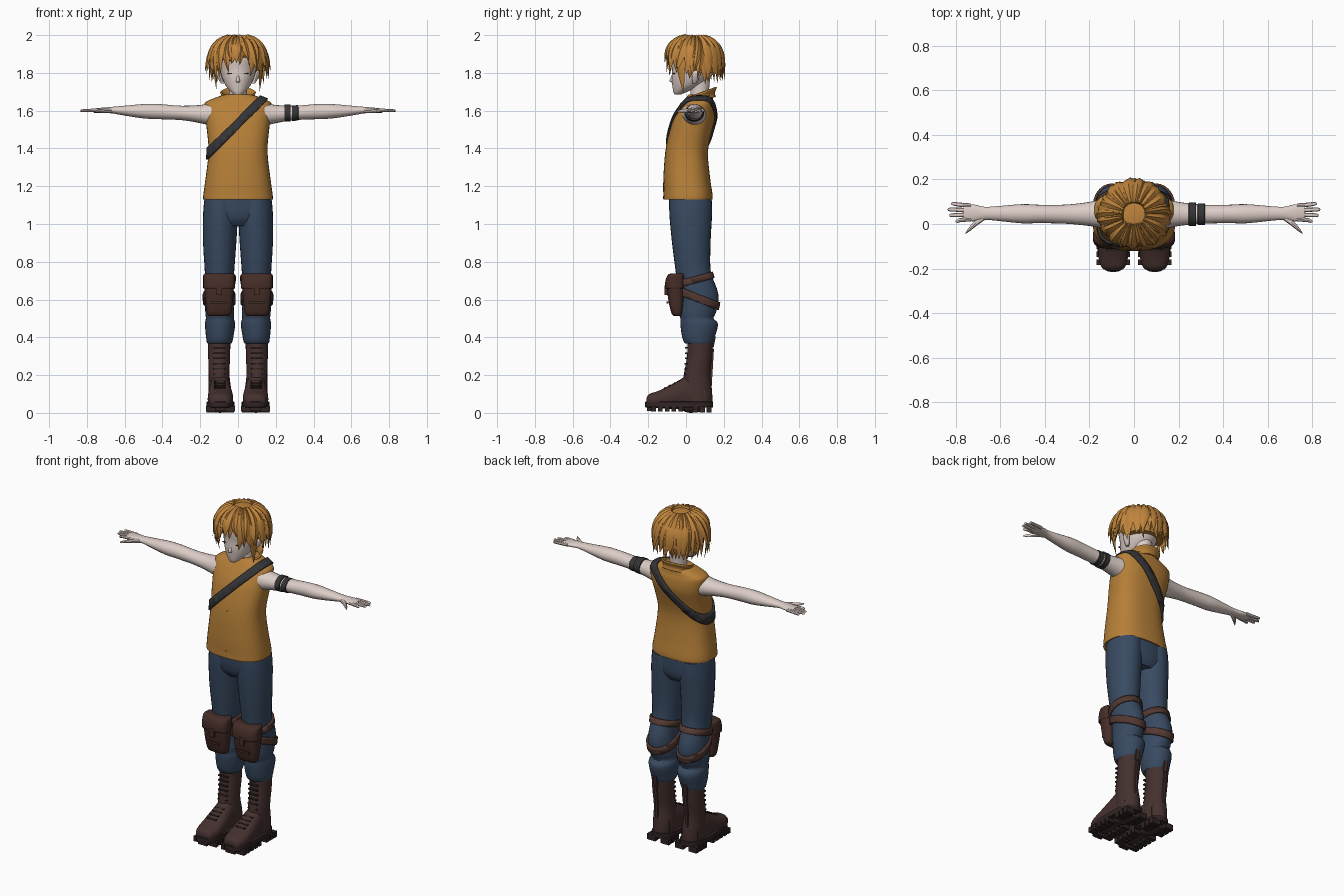
import bpy, bmesh, math, random
from mathutils import Vector, Matrix

random.seed(4)
cube = bpy.data.objects.get("Cube")
if cube:
    bpy.data.objects.remove(cube)


def material(name, *rgb):
    m = bpy.data.materials.new(name)
    m.use_nodes = True
    m.diffuse_color = (*rgb, 1)
    bsdf = m.node_tree.nodes["Principled BSDF"]
    bsdf.inputs["Base Color"].default_value = (*rgb, 1)
    bsdf.inputs["Roughness"].default_value = 0.8
    return m


SKIN = material("pale skin", .72, .61, .57)
HAIR = material("golden hair", .52, .23, .045)
SHIRT = material("ochre cloth", .47, .215, .04)
DENIM = material("blue denim", .04, .068, .12)
LEATHER = material("brown boot leather", .058, .03, .028)
POUCH = material("pouch leather", .06, .026, .02)
BELT = material("leg strap leather", .085, .04, .03)
WEBBING = material("dark webbing", .035, .035, .038)
SOLE = material("dark rubber", .03, .018, .017)


def finish(name, bm, mat, mirror=False, angle=0.75):
    """Turn a bmesh into a shaded object, optionally mirrored across x."""
    me = bpy.data.meshes.new(name)
    bm.to_mesh(me)
    bm.free()
    me.materials.append(mat)
    me.shade_smooth()
    me.set_sharp_from_angle(angle=angle)
    ob = bpy.data.objects.new(name, me)
    bpy.context.scene.collection.objects.link(ob)
    if mirror:
        ob.modifiers.new("mirror", 'MIRROR').use_mirror_merge = False
    return ob


def spline(rings, steps):
    """Catmull-Rom interpolation between cross-sections."""
    out = []
    for i in range(len(rings) - 1):
        a, b, c, d = (rings[max(0, min(len(rings) - 1, i + k))] for k in (-1, 0, 1, 2))
        for s in range(steps):
            t = s / steps
            out.append([q + t * ((r - p) + t * (2*p - 5*q + 4*r - w + t * (3*(q - r) + w - p))) / 2
                        for p, q, r, w in zip(a, b, c, d)])
    return out + [list(rings[-1])]


def skin_rings(bm, rows, caps=True):
    rows = [[bm.verts.new(p) for p in row] for row in rows]
    n = len(rows[0])
    for lo, hi in zip(rows, rows[1:]):
        for k in range(n):
            bm.faces.new((lo[k], lo[(k+1) % n], hi[(k+1) % n], hi[k]))
    if caps:
        bm.faces.new(rows[0])
        bm.faces.new(rows[-1])


def loft_mesh(axis, rings, n=28, power=2.0, steps=3, caps=True, tilt=0, bm=None):
    """Rings are (position along axis, centre u, centre v, radius u, radius v)."""
    bm = bm or bmesh.new()
    rows = []
    for t, cu, cv, ru, rv in spline(rings, steps):
        row = []
        for k in range(n):
            a = math.tau * k / n
            c, s = math.cos(a), math.sin(a)
            u = cu + ru * math.copysign(abs(c) ** (2 / power), c)
            v = cv + rv * math.copysign(abs(s) ** (2 / power), s)
            row.append({'x': (t, u, v), 'y': (u, t, v), 'z': (u, v, t + tilt * s)}[axis])
        rows.append(row)
    skin_rings(bm, rows, caps)
    bmesh.ops.recalc_face_normals(bm, faces=bm.faces)
    return bm


def loft(name, axis, rings, mat, mirror=False, **kw):
    return finish(name, loft_mesh(axis, rings, **kw), mat, mirror)


def band(name, bm, point, normal, half, mat, mirror=False):
    """Cut a strip out of a surface and thicken it into a strap."""
    nrm = Vector(normal).normalized()
    for sign in (1, -1):
        geom = bm.verts[:] + bm.edges[:] + bm.faces[:]
        bmesh.ops.bisect_plane(bm, geom=geom, plane_co=Vector(point) + nrm * half * sign,
                               plane_no=nrm * sign, clear_outer=True)
    ob = finish(name, bm, mat, mirror)
    mod = ob.modifiers.new("thickness", 'SOLIDIFY')
    mod.thickness, mod.offset = 0.012, 0.8
    return ob


def boxes(name, items, mat, mirror=True):
    """Items are (centre, size, tilt about x)."""
    bm = bmesh.new()
    for centre, size, turn in items:
        m = Matrix.Translation(centre) @ Matrix.Rotation(turn, 4, 'X') @ Matrix.Diagonal((*size, 1))
        bmesh.ops.create_cube(bm, size=1, matrix=m)
    return finish(name, bm, mat, mirror)


# Sleeveless top, collar and cross-body strap
TORSO = [(1.135, 0, .01, .172, .115), (1.13, 0, .01, .184, .13), (1.16, 0, .01, .183, .13),
         (1.24, 0, .004, .172, .124), (1.38, 0, .003, .156, .113), (1.48, 0, .022, .163, .112),
         (1.56, 0, .045, .172, .11), (1.62, 0, .06, .178, .092), (1.645, 0, .065, .172, .08),
         (1.665, 0, .07, .13, .072), (1.685, 0, .075, .075, .062)]
loft("sleeveless_top", 'z', TORSO, SHIRT, n=40, power=2.5)
band("cross_body_strap", loft_mesh('z', TORSO, n=40, power=2.5), (0, 0, 1.53), (-1, 0, 1), .021, WEBBING)
collar = loft("collar", 'z', [(1.645, 0, .07, .085, .08), (1.67, 0, .075, .077, .07), (1.7, 0, .085, .088, .072)],
              SHIRT, caps=False, tilt=.026)
collar.modifiers.new("thickness", 'SOLIDIFY').thickness = 0.008
boxes("front_seam", [((0, -.117 + .004 * k, 1.2 + .06 * k), (.005, .006, .06), -.07) for k in range(4)], SHIRT, False)

# Arms, hands and arm bands
ARM = [(.14, .045, 1.58, .066, .062), (.2, .045, 1.582, .054, .048), (.3, .044, 1.588, .043, .038),
       (.42, .045, 1.595, .041, .04), (.5, .046, 1.597, .043, .038), (.6, .047, 1.6, .034, .026),
       (.67, .048, 1.603, .029, .017), (.72, .05, 1.602, .038, .014), (.765, .052, 1.6, .036, .011)]
loft("arm", 'x', ARM, SKIN, True, n=20)
bm = bmesh.new()
for k, tip in enumerate((.8, .828, .835, .82)):
    y = .022 + .02 * k
    fan = (k - 1.5) * .006
    loft_mesh('x', [(.73, y, 1.602, .01, .01), (.78, y + fan / 2, 1.601, .0095, .009),
                    (tip - .008, y + fan, 1.6, .008, .007), (tip, y + fan, 1.6, .003, .003)], n=8, bm=bm)
loft_mesh('x', [(.665, .035, 1.6, .014, .012), (.7, .012, 1.6, .016, .012), (.735, -.02, 1.598, .011, .009),
                (.755, -.042, 1.597, .003, .004)], n=8, bm=bm)
finish("fingers", bm, SKIN, True)
for k, x in enumerate((.262, .302)):
    r = .052 - .004 * k
    loft("arm_band_%d" % (k + 1), 'x', [(x - .017, .044, 1.587, r - .003, r - .01), (x - .015, .044, 1.587, r, r - .007),
         (x + .015, .044, 1.588, r, r - .007), (x + .017, .044, 1.588, r - .003, r - .01)], WEBBING, steps=1)

# Head, neck and face
loft("neck", 'z', [(1.61, 0, .07, .06, .055), (1.68, 0, .072, .047, .048), (1.79, 0, .075, .05, .055)], SKIN)
loft("head", 'z', [(1.685, 0, -.045, .018, .016), (1.7, 0, -.03, .038, .037), (1.73, 0, .0, .064, .072),
                   (1.77, 0, .024, .083, .1), (1.82, 0, .042, .097, .116), (1.89, 0, .048, .108, .128),
                   (1.95, 0, .048, .085, .1), (1.975, 0, .048, .04, .05)], SKIN)
loft("nose", 'z', [(1.748, 0, -.066, .008, .007), (1.757, 0, -.074, .011, .014), (1.78, 0, -.07, .007, .009),
                   (1.805, 0, -.066, .004, .004)], SKIN, n=10)
loft("ear", 'z', [(1.745, .083, .045, .008, .01), (1.77, .094, .05, .012, .018), (1.8, .102, .056, .012, .024),
                  (1.815, .102, .058, .005, .012)], SKIN, True, n=12)
boxes("eyelash", [((.04, -.063, 1.797), (.032, .009, .004), 0)], SOLE)
boxes("mouth", [((0, -.064, 1.725), (.022, .008, .002), 0)], POUCH, False)

# Hair: a close cap with layered tapering locks radiating from the crown
loft("hair_cap", 'z', [(1.8, 0, .09, .112, .085), (1.85, 0, .07, .128, .112), (1.9, 0, .045, .135, .137),
                       (1.95, 0, .042, .115, .118), (1.98, 0, .042, .065, .07), (1.988, 0, .042, .02, .02)], HAIR)


def lock(bm, phi, end, flare, width, size, sway):
    rows, steps = [], 10
    for i in range(1, steps + 1):
        u = i / steps
        drop = (1.99 - end) * u ** 1.6
        s = min(drop / .16, 1)
        r = (1 - (1 - s) ** 2.4) ** (1 / 2.4) + flare * max(0, u - .55) ** 1.5
        a = phi + sway * u * u
        c, d = math.cos(a), math.sin(a)
        p = Vector((.15 * size * r * c, .042 + .152 * size * r * d, 1.986 - drop + (size - .97) * .15))
        out = Vector((c * r, d * r, (1 - s) * .95)).normalized()
        side = Vector((-d, c, 0))
        taper = 1 - max(0, (u - .5) / .5) ** 1.6 * .97
        w = width * min(1, r * 1.1) * taper
        rows.append([p - side * w, p + out * .014 * taper, p + side * w, p - out * .008 * taper])
    skin_rings(bm, rows)


bm = bmesh.new()
for layer, (count, size) in enumerate(((22, .95), (26, 1.0), (20, 1.03))):
    for k in range(count):
        phi = math.tau * (k + layer / 3) / count
        front = abs((phi + math.pi / 2 + math.pi) % math.tau - math.pi)   # angle away from the face
        if front < .45:
            end, flare = 1.835, -.15
        elif front < .85:
            end, flare = 1.785, -.05
        elif front < 1.15:
            end, flare = 1.72, -.35
        elif front < 1.8:
            end, flare = 1.785, .35
        else:
            end, flare = 1.765, .1
        lock(bm, phi, end + random.uniform(-.02, .025) + layer * .008, flare + random.uniform(-.1, .15),
             random.uniform(.024, .031), size, random.uniform(-.22, .22))
bmesh.ops.recalc_face_normals(bm, faces=bm.faces)
finish("hair_locks", bm, HAIR, angle=0.9)

# Trousers
loft("trouser_seat", 'z', [(.99, 0, .03, .1, .08), (1.04, 0, .026, .165, .108), (1.16, 0, .02, .172, .112)],
     DENIM, power=2.4)
LEG = [(.385, .098, .068, .05, .06), (.368, .098, .068, .064, .072), (.4, .097, .066, .072, .086),
       (.47, .095, .07, .08, .1), (.5, .096, .058, .074, .088), (.53, .097, .06, .076, .098),
       (.6, .1, .07, .076, .103), (.66, .1, .06, .076, .103), (.75, .098, .038, .078, .093),
       (.9, .097, .028, .088, .102), (1.05, .093, .025, .092, .113), (1.13, .092, .024, .086, .112)]
loft("trouser_leg", 'z', LEG, DENIM, True)

# Knee pouches and the straps that hold them
band("upper_leg_strap", loft_mesh('z', LEG), (.1, .06, .708), (0, -.26, 1), .018, BELT, True)
band("lower_leg_strap", loft_mesh('z', LEG), (.1, .07, .605), (0, .4, 1), .02, BELT, True)
loft("knee_pouch", 'z', [(.512, .1, -.045, .045, .012), (.525, .1, -.048, .063, .028), (.6, .1, -.052, .073, .042),
                         (.68, .1, -.055, .079, .046), (.71, .1, -.05, .078, .044)], POUCH, True, power=3)
loft("pouch_flap", 'z', [(.665, .1, -.058, .079, .048), (.66, .1, -.058, .084, .053), (.7, .1, -.056, .084, .053),
                         (.73, .1, -.05, .083, .046), (.738, .1, -.045, .075, .036)], POUCH, True, power=3)
boxes("pouch_tab", [((.1, -.106, .65), (.03, .014, .05), 0), ((.1, -.097, .585), (.085, .01, .012), 0)], POUCH)

# Boots
loft("boot_shaft", 'z', [(.04, .095, .06, .06, .08), (.12, .096, .06, .06, .078), (.2, .1, .058, .055, .07),
                         (.3, .1, .072, .058, .066), (.385, .1, .076, .06, .068)], LEATHER, True)
loft("boot_foot", 'y', [(-.208, .093, .062, .03, .02), (-.195, .093, .066, .052, .034), (-.15, .093, .07, .066, .045),
                        (-.1, .093, .08, .067, .058), (-.04, .094, .095, .062, .076), (.02, .095, .1, .058, .1),
                        (.1, .095, .09, .055, .08)], LEATHER, True, power=2.4)
loft("boot_sole", 'z', [(.028, .093, -.036, .07, .176), (.03, .093, -.036, .074, .18), (.058, .093, -.036, .074, .18),
                        (.06, .093, -.036, .07, .176)], SOLE, True, steps=1, power=2.8)
lugs = [((.093 + sx * .052, -.172 + .036 * k, .022), (.048, .024, .03), 0) for k in range(5) for sx in (-1, 1)]
lugs += [((.093 + sx * .045, .05 + .036 * k, .018), (.055, .028, .034), 0) for k in range(3) for sx in (-1, 1)]
lugs.append(((.093, -.19, .026), (.06, .035, .03), 0))
boxes("sole_lugs", lugs, SOLE)
laces = [((.1, .002 - .0006 * k, .345 - .028 * k), (.06, .014, .008), 0) for k in range(6)]
laces += [((.096, -.035 - .025 * k, .166 - .012 * k), (.06, .01, .014), .5) for k in range(4)]
boxes("boot_laces", laces, SOLE)
boxes("boot_pull_tab", [((.1, .148, .375), (.024, .008, .06), -.2)], LEATHER)
boxes("boot_back_seam", [((.1, .136, .24), (.014, .012, .2), -.06)], LEATHER)
